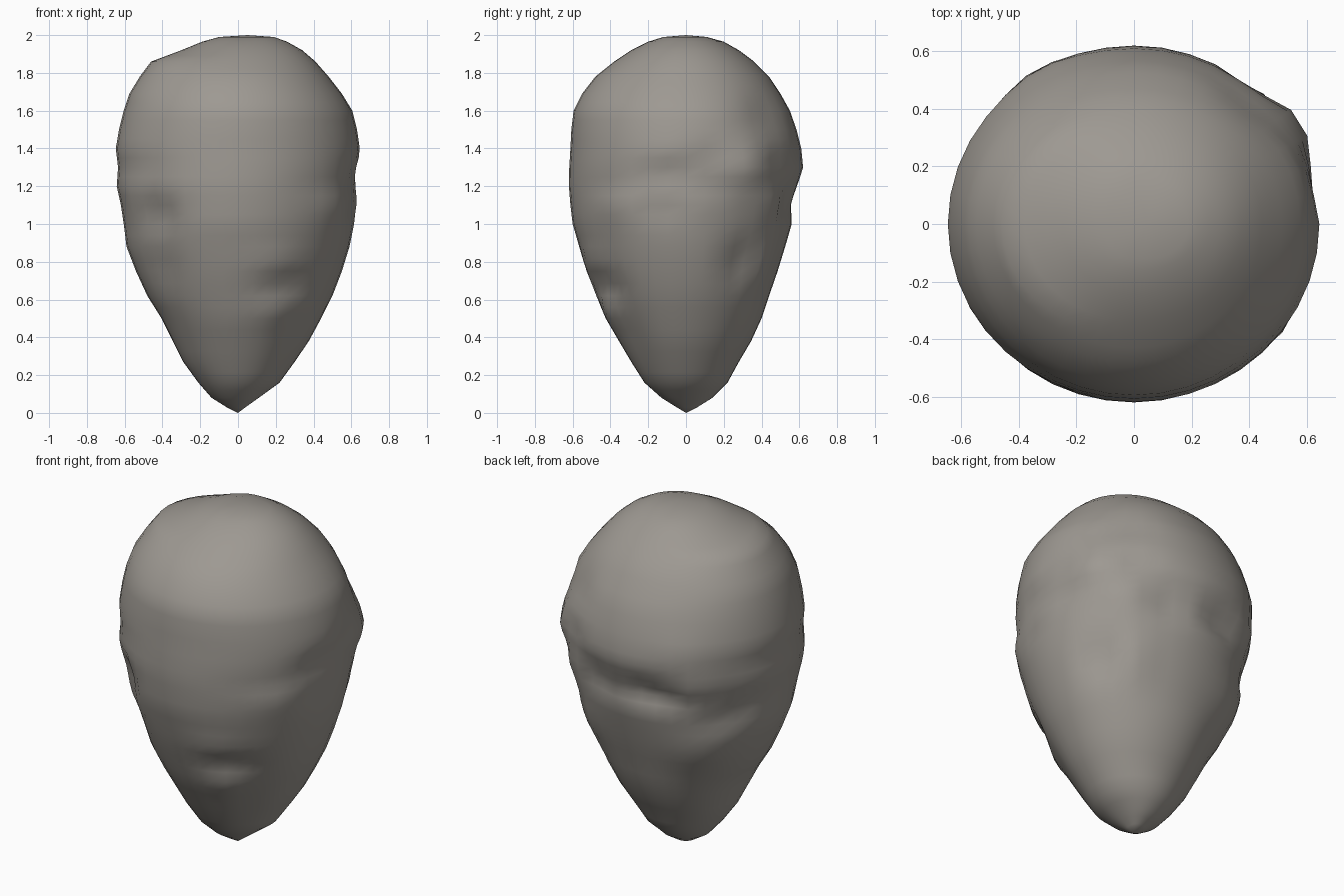
import bpy, bmesh, math

# Silhouette radii by height: z, +x, +y, -x, -y
PROFILE = [
    (0.03, .04, .06, .06, .05), (0.08, .11, .14, .14, .13), (0.16, .22, .22, .21, .22),
    (0.27, .30, .28, .29, .29), (0.38, .375, .345, .345, .355), (0.50, .44, .40, .405, .425),
    (0.62, .50, .44, .48, .475), (0.75, .55, .485, .54, .525), (0.88, .59, .525, .59, .565),
    (1.00, .615, .56, .605, .60), (1.10, .63, .56, .62, .612), (1.20, .625, .59, .642, .62),
    (1.30, .645, .62, .635, .618), (1.40, .645, .61, .647, .612), (1.50, .63, .585, .63, .607),
    (1.60, .605, .55, .605, .595), (1.69, .55, .50, .575, .55), (1.78, .48, .44, .52, .48),
    (1.86, .41, .36, .46, .38), (1.92, .34, .28, .30, .29), (1.965, .26, .20, .19, .20),
    (1.99, .19, .11, .10, .12)]

# Dents and lumps: azimuth, height, depth, angular width, height width
BUMPS = [
    (-60, .67, -.04, 15, .06), (-68, .80, .015, 14, .08), (-65, .55, .015, 12, .07),
    (-134, 1.04, -.045, 9, .10), (-150, 1.12, .01, 8, .08), (-138, .80, -.025, 14, .14),
    (-8, 1.28, -.03, 14, .06), (12, 1.36, -.025, 6, .07),
    (-13, 1.08, -.02, 10, .06), (-35, 1.10, .015, 12, .10),
    (33, .80, -.04, 9, .11), (48, .80, .03, 9, .14), (32, 1.28, .045, 11, .14),
    (48, 1.12, .04, 9, .10), (50, 1.33, -.02, 8, .05), (46, 1.58, -.025, 14, .10),
    (68, 1.12, -.02, 8, .12), (100, 1.13, -.03, 8, .08), (113, 1.10, -.03, 8, .06),
    (128, 1.17, .03, 9, .10), (144, .97, -.025, 9, .06), (122, 1.38, .012, 12, .12),
    (160, 1.04, -.025, 8, .06), (135, .76, .025, 20, .12), (-45, .45, -.015, 16, .2)]
SIDES = 40


def radius(row, a):
    """Blend the four silhouettes around the stone, then add the lumps."""
    z, px, py, nx, ny = row
    c, s = math.cos(a), math.sin(a)
    r = (px if c > 0 else nx) * c * c + (py if s > 0 else ny) * s * s
    deg = math.degrees(a)
    for az, h, d, wa, wz in BUMPS:
        da = (deg - az + 180) % 360 - 180
        r += d * math.exp(-(da / wa) ** 2 - ((z - h) / wz) ** 2)
    return r


# Boulder body: stacked rings closed at both poles, with an extra ring between each pair
rows = []
for p, q in zip(PROFILE, PROFILE[1:]):
    rows += [p, tuple((u + v) / 2 for u, v in zip(p, q))]
rows.append(PROFILE[-1])
bm = bmesh.new()
rings = []
for row in rows:
    ring = []
    for i in range(SIDES):
        a = 2 * math.pi * i / SIDES
        r = radius(row, a)
        ring.append(bm.verts.new((r * math.cos(a), r * math.sin(a), row[0])))
    rings.append(ring)
bottom = bm.verts.new((0, 0, 0))
top = bm.verts.new((.05, 0, 2))
for i in range(SIDES):
    j = (i + 1) % SIDES
    bm.faces.new((bottom, rings[0][j], rings[0][i]))
    bm.faces.new((top, rings[-1][i], rings[-1][j]))
    for lo, hi in zip(rings, rings[1:]):
        bm.faces.new((lo[i], lo[j], hi[j], hi[i]))
bmesh.ops.recalc_face_normals(bm, faces=bm.faces)
for f in bm.faces:
    f.smooth = True
mesh = bpy.data.meshes.new("boulder")
bm.to_mesh(mesh)
bm.free()
boulder = bpy.data.objects.new("boulder", mesh)
bpy.context.collection.objects.link(boulder)

# Stone colour
stone = bpy.data.materials.new("warm grey stone")
stone.diffuse_color = (.34, .318, .288, 1)
mesh.materials.append(stone)
